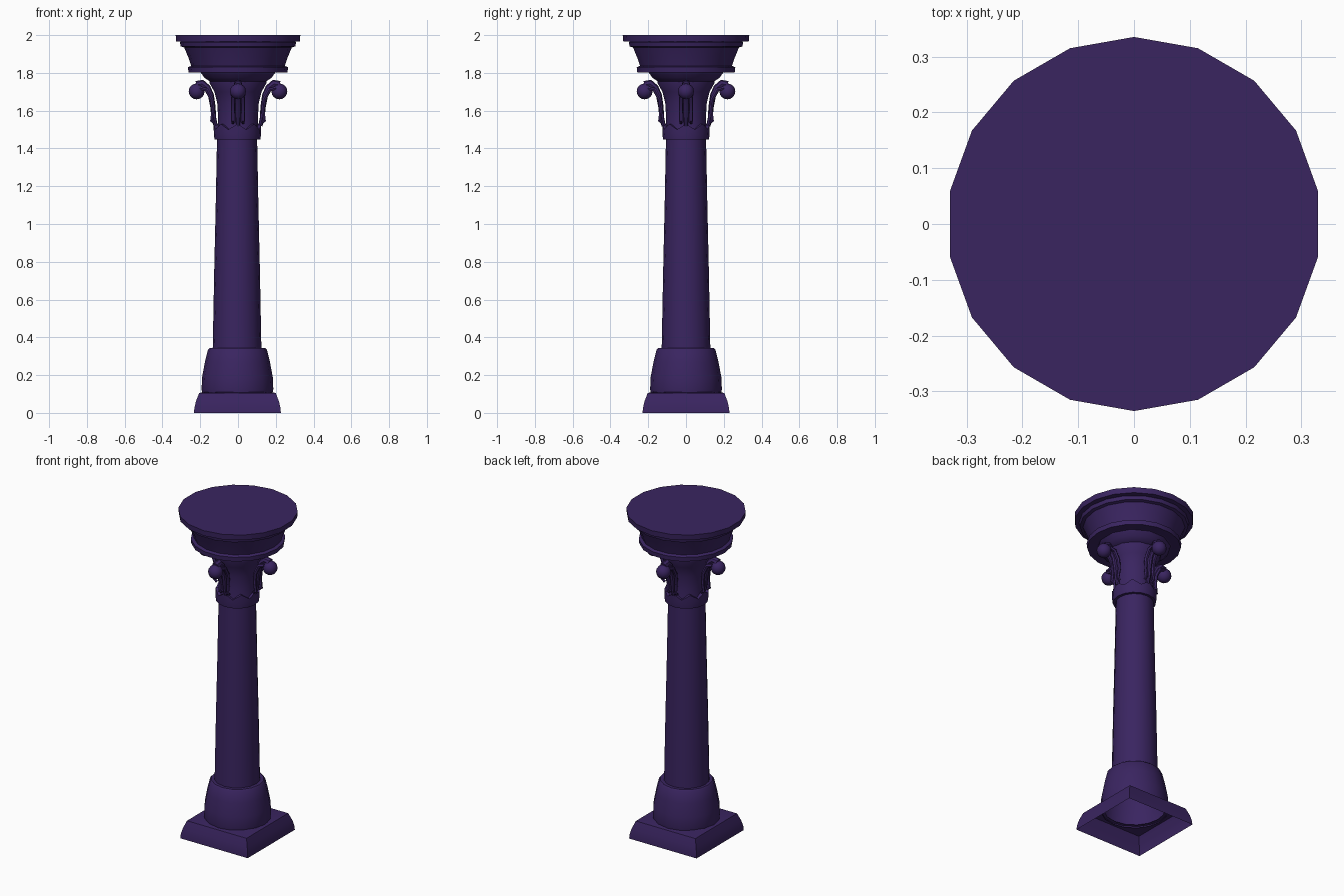
import bpy, bmesh, math
from mathutils import Vector

cube = bpy.data.objects.get("Cube")
if cube:
    bpy.data.objects.remove(cube)

COLOUR = (0.042, 0.018, 0.118, 1)
stone = bpy.data.materials.new("dark_purple_stone")
stone.use_nodes = True
stone.diffuse_color = COLOUR
bsdf = stone.node_tree.nodes["Principled BSDF"]
bsdf.inputs["Base Color"].default_value = COLOUR
bsdf.inputs["Roughness"].default_value = 0.8


def finish(name, bm):
    bmesh.ops.recalc_face_normals(bm, faces=bm.faces)
    mesh = bpy.data.meshes.new(name)
    bm.to_mesh(mesh)
    bm.free()
    mesh.materials.append(stone)
    obj = bpy.data.objects.new(name, mesh)
    bpy.context.collection.objects.link(obj)
    bpy.ops.object.select_all(action='DESELECT')
    obj.select_set(True)
    bpy.context.view_layer.objects.active = obj
    bpy.ops.object.shade_smooth_by_angle(angle=math.radians(32))
    return obj


def loft(name, profile, sides=16, square=0, cx=0.0, cap=False, zigzag=None, turn=0.0):
    """Stack rings of (radius, z); the first `square` rings are square."""
    bm = bmesh.new()
    rings = []
    for i, (r, z) in enumerate(profile):
        ring = []
        for k in range(sides):
            a = math.tau * k / sides + turn
            c, s = math.cos(a), math.sin(a)
            rad = r / max(abs(c), abs(s)) if i < square else r
            drop = zigzag[1] if zigzag and i in zigzag[0] and k % 2 else 0
            ring.append(bm.verts.new((cx + rad * c, rad * s, z - drop)))
        rings.append(ring)
    for lo, hi in zip(rings, rings[1:]):
        for k in range(sides):
            n = (k + 1) % sides
            bm.faces.new((lo[k], lo[n], hi[n], hi[k]))
    if cap:
        bm.faces.new(rings[-1])
    return finish(name, bm)


def tube(name, path, radii, angle, side=0.0, sides=8):
    """Tapered stem along (out, z) points, swung round the axis by angle."""
    out = Vector((math.cos(angle), math.sin(angle), 0))
    across = Vector((-out.y, out.x, 0))
    up = Vector((0, 0, 1))
    pts = [out * d + up * z + across * side for d, z in path]
    bm = bmesh.new()
    rings = []
    for i, p in enumerate(pts):
        tangent = (pts[min(i + 1, len(pts) - 1)] - pts[max(i - 1, 0)]).normalized()
        normal = tangent.cross(across)
        rings.append([bm.verts.new(p + radii[i] * (across * math.cos(t) + normal * math.sin(t)))
                      for t in (math.tau * k / sides for k in range(sides))])
    for lo, hi in zip(rings, rings[1:]):
        for k in range(sides):
            n = (k + 1) % sides
            bm.faces.new((lo[k], lo[n], hi[n], hi[k]))
    bm.faces.new(rings[0])
    bm.faces.new(rings[-1])
    return finish(name, bm)


# Square plinth, hollow underneath, closing in to a round opening
loft("plinth", [(0.23, 0), (0.228, 0.025), (0.22, 0.06), (0.203, 0.105), (0.17, 0.112)],
     square=4, cx=-0.003)

# Round pedestal and tapered shaft
loft("pedestal", [(0.185, 0.10), (0.19, 0.125), (0.187, 0.19), (0.172, 0.27),
                  (0.156, 0.335), (0.148, 0.343), (0.12, 0.343)], cx=-0.003)
loft("shaft", [(0.129, 0.33), (0.121, 0.75), (0.113, 1.1), (0.106, 1.46)], cx=-0.005)

# Capital: leafy collar and flaring bell
loft("collar", [(0.1, 1.447), (0.121, 1.447), (0.125, 1.475), (0.126, 1.53), (0.1, 1.53)],
     zigzag=((3, 4), 0.03), cx=-0.003)
loft("bell", [(0.11, 1.49), (0.105, 1.56), (0.11, 1.64), (0.125, 1.7), (0.15, 1.745),
              (0.15, 1.76)], cap=True)

# Four scrolls, each a thick stem with two thin side stems and a rounded tip
SCROLL = [(0.118, 1.52), (0.128, 1.56), (0.133, 1.62), (0.143, 1.68),
          (0.163, 1.72), (0.19, 1.742), (0.22, 1.735)]
SIDE = [(0.125, 1.535), (0.14, 1.545), (0.132, 1.60), (0.138, 1.66), (0.165, 1.71), (0.2, 1.72)]
for i, place in enumerate(("left", "back", "right", "front")):
    a = i * math.pi / 2
    tube(f"scroll_stem_{place}", SCROLL,
         [0.011, 0.013, 0.014, 0.016, 0.019, 0.022, 0.022], a)
    for s in (-1, 1):
        tube(f"scroll_side_stem_{place}_{'a' if s < 0 else 'b'}", SIDE,
             [0.008, 0.009, 0.01, 0.011, 0.012, 0.01], a, s * 0.027, 6)
    bm = bmesh.new()
    bmesh.ops.create_uvsphere(bm, u_segments=12, v_segments=8, radius=0.042)
    bmesh.ops.translate(bm, vec=(0.219 * math.cos(a), 0.219 * math.sin(a), 1.702),
                        verts=bm.verts)
    finish(f"scroll_tip_{place}", bm)

# Stepped top: under-moulding, bowl and broad slab
loft("under_moulding", [(0.12, 1.745), (0.155, 1.755), (0.185, 1.775), (0.205, 1.803),
                        (0.24, 1.81)], sides=12, turn=math.pi / 12)
loft("lower_band", [(0.19, 1.805), (0.262, 1.803), (0.265, 1.83), (0.245, 1.838)], sides=18)
loft("bowl", [(0.245, 1.83), (0.262, 1.88), (0.285, 1.935), (0.303, 1.94),
              (0.308, 1.962), (0.3, 1.968)], sides=18)
loft("top_slab", [(0.28, 1.965), (0.332, 1.967), (0.335, 2.0)], sides=18, cap=True,
     turn=math.pi / 18)
